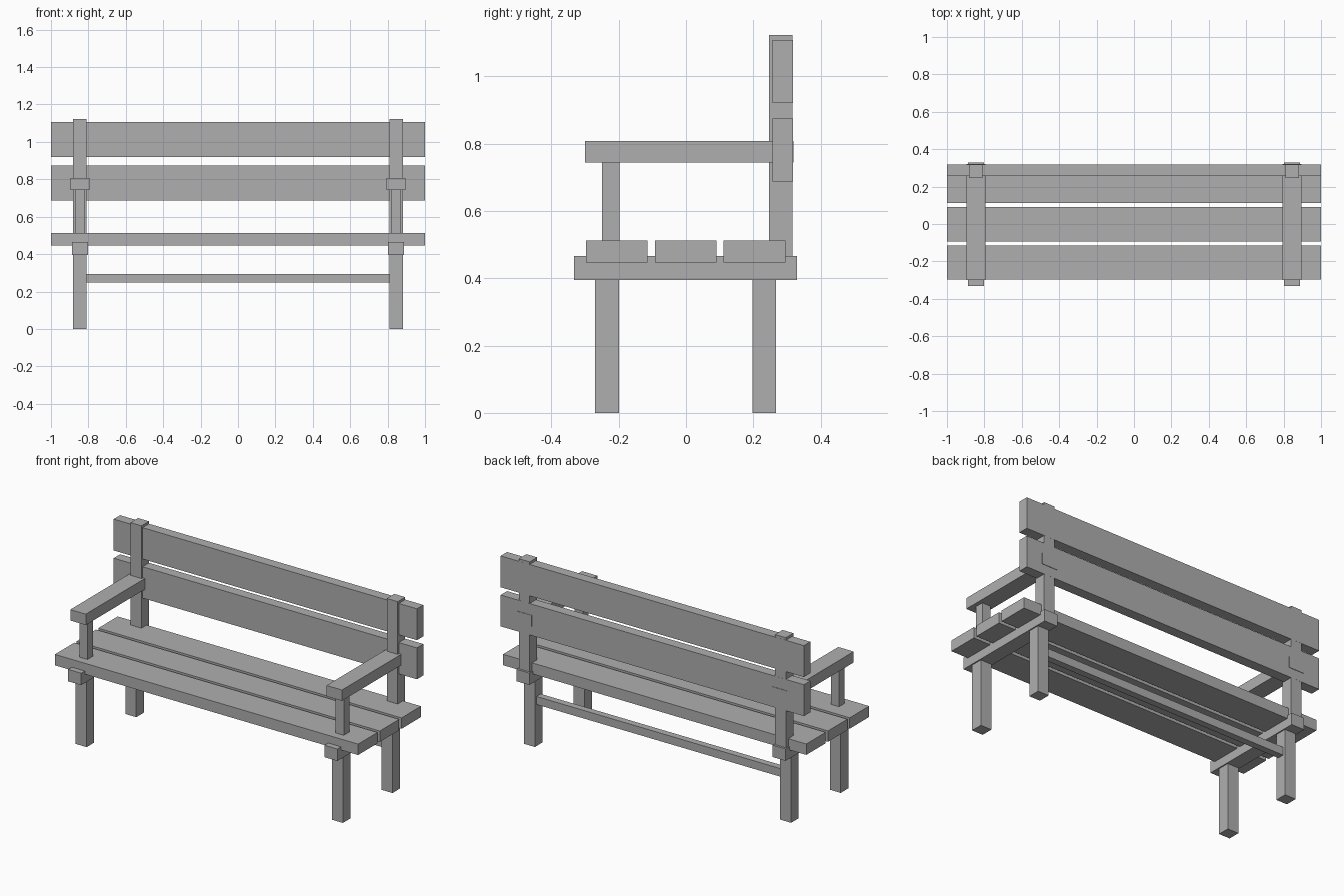
import bpy
import bmesh
from mathutils import Vector

default = bpy.data.objects.get("Cube")
if default:
    bpy.data.objects.remove(default, do_unlink=True)

GREY = (0.43, 0.43, 0.43, 1.0)
grey = bpy.data.materials.new("plain grey")
grey.use_nodes = True
grey.diffuse_color = GREY
grey.node_tree.nodes["Principled BSDF"].inputs["Base Color"].default_value = GREY


def beam(name, x, y, z):
    """Square-edged timber spanning the given (min, max) ranges."""
    low, high = (Vector(corner) for corner in zip(x, y, z))
    mesh = bpy.data.meshes.new(name)
    bm = bmesh.new()
    bmesh.ops.create_cube(bm, size=1)
    bmesh.ops.scale(bm, vec=high - low, verts=bm.verts)
    bmesh.ops.translate(bm, vec=(low + high) / 2, verts=bm.verts)
    bm.to_mesh(mesh)
    bm.free()
    mesh.materials.append(grey)
    obj = bpy.data.objects.new(name, mesh)
    bpy.context.collection.objects.link(obj)


def pair(name, half_width, y, z, centre=0.845):
    """The same timber in both end frames."""
    for side, sign in (("left", 1), ("right", -1)):
        x = sign * centre
        beam(f"{side}_{name}", (x - half_width, x + half_width), y, z)


# End frames
pair("front_leg", 0.036, (-0.27, -0.199), (0, 0.40))
pair("back_leg", 0.036, (0.197, 0.268), (0, 0.40))
pair("seat_bearer", 0.043, (-0.332, 0.33), (0.395, 0.466))
pair("back_post", 0.036, (0.246, 0.317), (0.45, 1.122))
pair("arm_post", 0.027, (-0.249, -0.197), (0.46, 0.75))
pair("armrest", 0.051, (-0.30, 0.32), (0.743, 0.808))

# Seat slats, evenly spaced front to back
for i, name in enumerate(("front", "middle", "rear")):
    y = -0.297 + i * 0.2045
    beam(f"{name}_seat_slat", (-1, 1), (y, y + 0.183), (0.447, 0.512))

# Backrest slats, let in flush with the back of the posts
for name, z in (("lower", 0.687), ("upper", 0.92)):
    beam(f"{name}_back_slat", (-1, 1), (0.257, 0.3175), (z, z + 0.187))

# Stretcher between the back legs
beam("rear_stretcher", (-0.815, 0.815), (0.212, 0.252), (0.247, 0.295))
